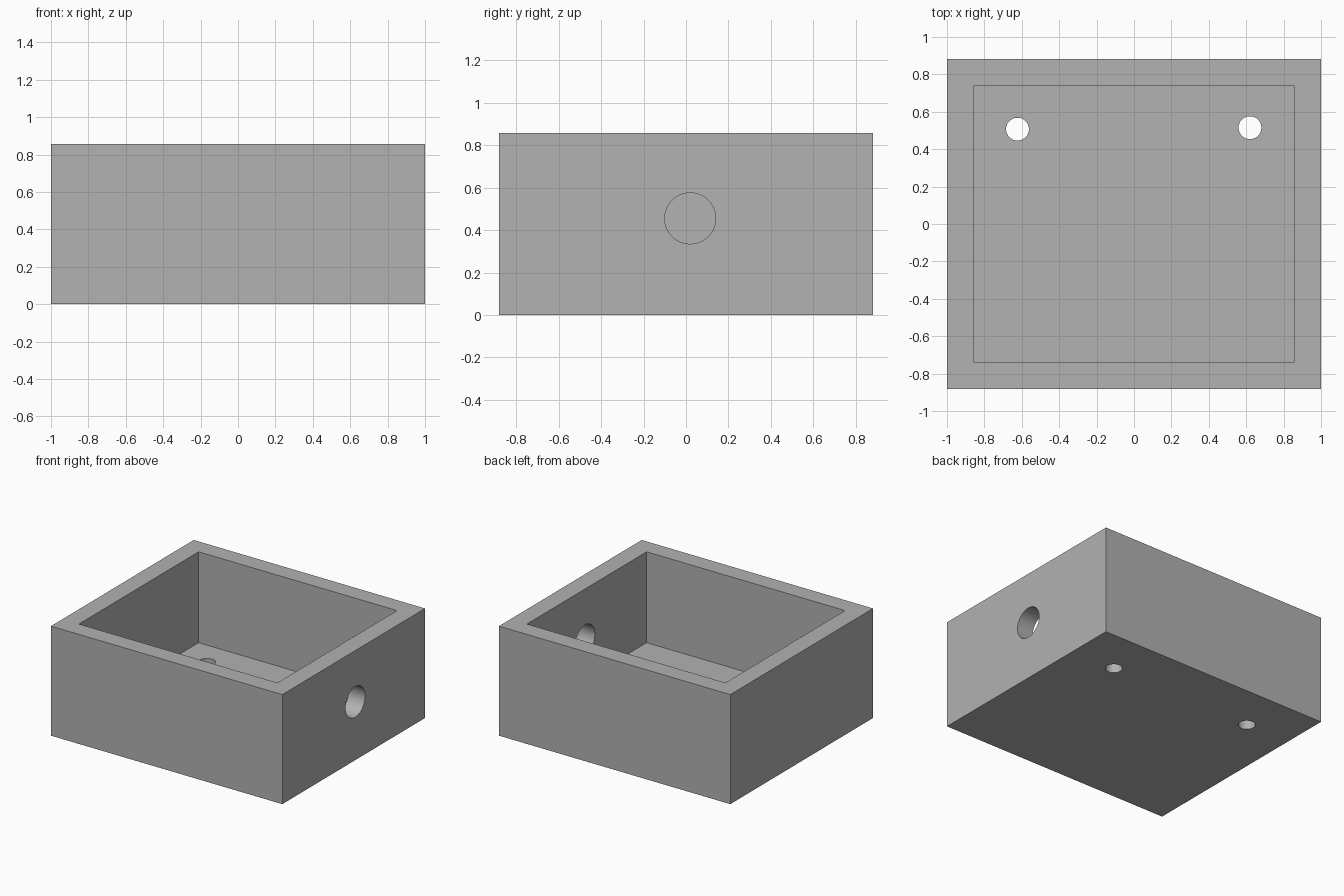
import bpy
import math

if "Cube" in bpy.data.objects:
    bpy.data.objects.remove(bpy.data.objects["Cube"], do_unlink=True)

WIDTH, DEPTH, HEIGHT = 2.0, 1.762, 0.856
WALL, FLOOR = 0.142, 0.146

grey = bpy.data.materials.new("plain grey")
grey.use_nodes = True
colour = (0.445, 0.445, 0.445, 1)
grey.diffuse_color = colour
grey.node_tree.nodes["Principled BSDF"].inputs["Base Color"].default_value = colour


def block(name, size, bottom):
    bpy.ops.mesh.primitive_cube_add(size=1, location=(0, 0, bottom + size[2] / 2))
    obj = bpy.context.object
    obj.name = name
    obj.scale = size
    bpy.ops.object.transform_apply(location=True, rotation=False, scale=True)
    obj.data.materials.append(grey)
    return obj


def drill(name, radius, length, location, rotation=(0, 0, 0)):
    bpy.ops.mesh.primitive_cylinder_add(vertices=64, radius=radius, depth=length,
                                        location=location, rotation=rotation)
    obj = bpy.context.object
    obj.name = name
    obj.data.materials.append(grey)
    return obj


# Open-topped box
box = block("open_box", (WIDTH, DEPTH, HEIGHT), 0)

# Cavity, side port and the two floor holes
cutters = [
    block("cavity_cutter", (WIDTH - 2 * WALL, DEPTH - 2 * WALL, HEIGHT), FLOOR),
    drill("side_port_cutter", 0.12, 4 * WALL, (WIDTH / 2, 0.02, 0.455),
          (0, math.pi / 2, 0)),
    drill("left_floor_hole_cutter", 0.061, 4 * FLOOR, (0.62, 0.515, 0)),
    drill("right_floor_hole_cutter", 0.061, 4 * FLOOR, (-0.623, 0.507, 0)),
]

bpy.ops.object.select_all(action='DESELECT')
bpy.context.view_layer.objects.active = box
box.select_set(True)
for cutter in cutters:
    cut = box.modifiers.new(cutter.name, 'BOOLEAN')
    cut.operation = 'DIFFERENCE'
    cut.solver = 'EXACT'
    cut.object = cutter
    bpy.ops.object.modifier_apply(modifier=cut.name)
    bpy.data.objects.remove(cutter, do_unlink=True)

# Smooth bores, crisp box edges
bpy.ops.object.shade_smooth_by_angle(angle=math.radians(30))
